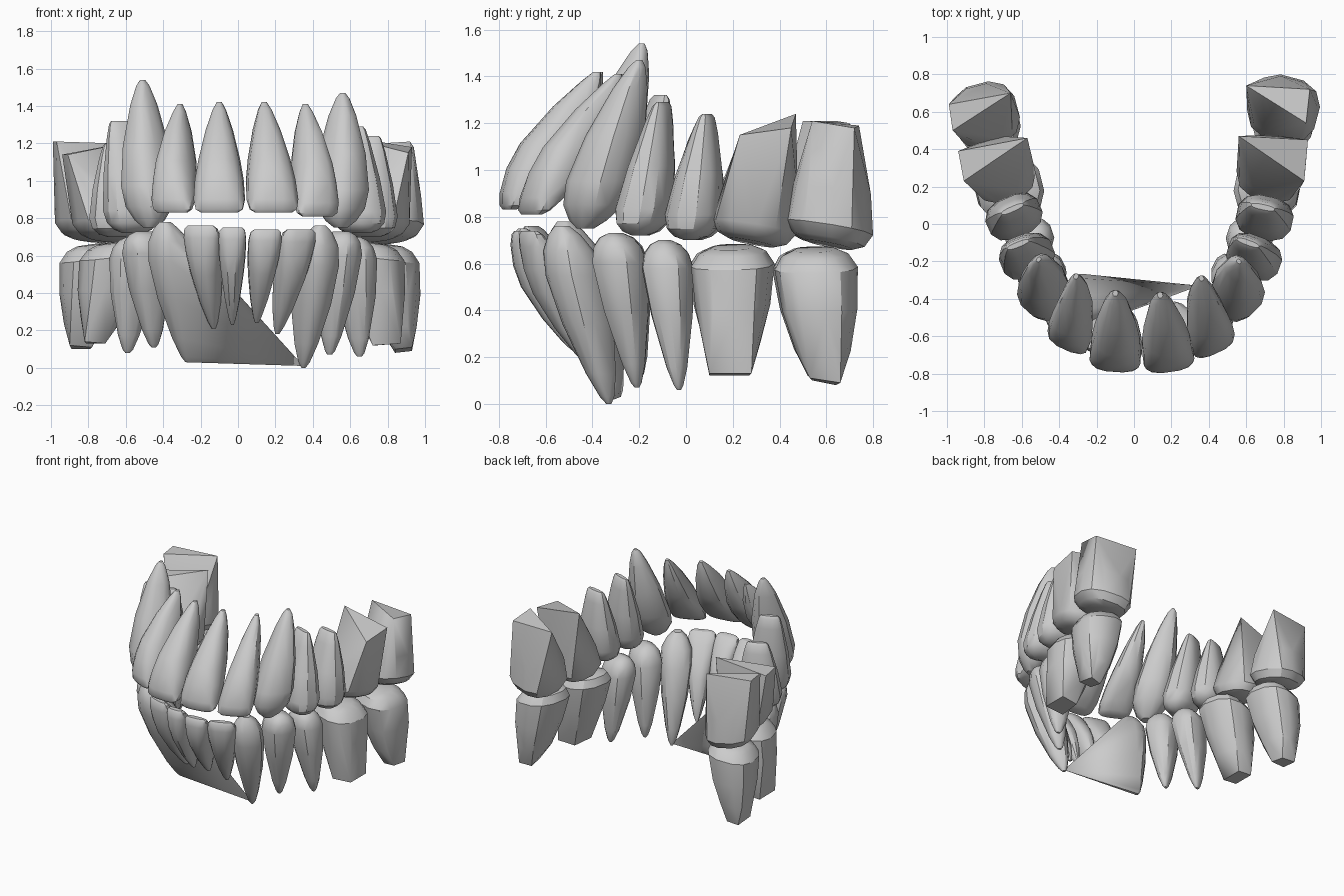
import bpy, bmesh, math
from mathutils import Vector

cube = bpy.data.objects.get("Cube")
if cube:
    bpy.data.objects.remove(cube)

enamel = bpy.data.materials.new("enamel_grey")
enamel.use_nodes = True
GREY = (0.6, 0.6, 0.6, 1)
enamel.diffuse_color = GREY
enamel.node_tree.nodes["Principled BSDF"].inputs["Base Color"].default_value = GREY

# Tooth profiles from biting edge to root: position, width factor, depth factor
PROFILES = {
    "incisor": [(0, .72, .18), (.03, .92, .36), (.12, 1, .62), (.3, .94, .92),
                (.48, .8, 1), (.75, .52, .7), (.93, .26, .32), (1, .1, .12)],
    "canine": [(0, .25, .25), (.05, .62, .5), (.14, .93, .8), (.28, 1, 1),
               (.55, .82, .9), (.83, .47, .54), (.96, .24, .25), (1, .08, .1)],
    "upper premolar": [(0, .2, .4), (.03, .58, .68), (.09, .86, .9), (.2, 1, 1), (.52, .8, .86),
                       (.85, .44, .62), (.97, .26, .5), (1, .12, .42)],
    "lower premolar": [(0, .2, .35), (.03, .58, .65), (.09, .86, .88), (.19, 1, 1), (.5, .8, .84),
                       (.85, .4, .44), (.97, .18, .22), (1, .08, .1)],
    "upper molar": [(0, .55, .55), (.04, .82, .82), (.14, 1, 1), (.45, .9, .92)],
    "lower molar": [(0, .5, .55), (.04, .8, .82), (.14, 1, 1), (.45, .9, .88), (.75, .66, .62)],
}


def tooth(name, kind, angle, tip, apex, width, depth, extra=(), tilt=(0, 0)):
    """Convex tooth; angle is the outward direction in degrees from the front,
    tilt is the slope of the biting face towards the back and the outside."""
    a = math.radians(angle)
    out = Vector((math.sin(a), -math.cos(a), 0))
    back = Vector((math.cos(a), math.sin(a), 0)) * math.copysign(1, angle)
    tip, apex = Vector(tip), Vector(apex)
    bm = bmesh.new()
    for t, w, d in PROFILES[kind]:
        centre = tip.lerp(apex, t)
        for i in range(12):
            u = math.tau * (i + .5) / 12
            c, s = math.cos(u), math.sin(u)
            p = math.copysign(abs(c) ** .8, c) * w * width / 2
            q = math.copysign(abs(s) ** .8, s) * d * depth / 2
            rise = Vector((0, 0, (p * tilt[0] + q * tilt[1]) * (1 - t)))
            bm.verts.new(centre + back * p + out * q + rise)
    for p in extra:
        bm.verts.new(p)
    hull = bmesh.ops.convex_hull(bm, input=bm.verts)
    inner = {v for v in hull["geom_interior"] + hull["geom_unused"]
             if isinstance(v, bmesh.types.BMVert)}
    bmesh.ops.delete(bm, geom=list(inner), context="VERTS")
    bmesh.ops.recalc_face_normals(bm, faces=bm.faces)
    mesh = bpy.data.meshes.new(name)
    bm.to_mesh(mesh)
    bm.free()
    mesh.materials.append(enamel)
    ob = bpy.data.objects.new(name, mesh)
    bpy.context.collection.objects.link(ob)
    bpy.ops.object.select_all(action="DESELECT")
    ob.select_set(True)
    bpy.context.view_layer.objects.active = ob
    bpy.ops.object.shade_smooth_by_angle(angle=math.radians(32))


# Upper front teeth
tooth("upper_central_incisor_right", "incisor", -4, (-.1, -.755, .83), (-.1, -.37, 1.42), .28, .27)
tooth("upper_central_incisor_left", "incisor", 8, (.19, -.755, .83), (.14, -.38, 1.42), .28, .27)
tooth("upper_lateral_incisor_right", "incisor", -25, (-.35, -.64, .83), (-.31, -.28, 1.41), .24, .26)
tooth("upper_lateral_incisor_left", "incisor", 25, (.425, -.66, .81), (.36, -.29, 1.41), .25, .26)
tooth("upper_canine_right", "canine", -42, (-.47, -.43, .75), (-.51, -.19, 1.54), .26, .28)
tooth("upper_canine_left", "canine", 46, (.55, -.43, .75), (.56, -.2, 1.47), .27, .28)

# Upper premolars
tooth("upper_first_premolar_right", "upper premolar", -68, (-.56, -.19, .72), (-.62, -.11, 1.32), .23, .3)
tooth("upper_first_premolar_left", "upper premolar", 70, (.65, -.2, .72), (.61, -.1, 1.29), .23, .3)
tooth("upper_second_premolar_right", "upper premolar", -66, (-.64, .03, .7), (-.65, .08, 1.2), .23, .31)
tooth("upper_second_premolar_left", "upper premolar", 78, (.7, .02, .7), (.69, .09, 1.24), .24, .31)

# Upper molars, broad three-cornered roots
UPPER_TILT = (-.16, .14)
tooth("upper_first_molar_right", "upper molar", -75, (-.7, .28, .69), (-.74, .34, 1.16), .35, .35,
      [(-.57, .46, 1.21), (-.94, .39, 1.14), (-.91, .23, 1.14)], UPPER_TILT)
tooth("upper_first_molar_left", "upper molar", 75, (.73, .28, .69), (.75, .36, 1.16), .35, .36,
      [(.56, .47, 1.24), (.93, .45, 1.18), (.91, .23, 1.15)], UPPER_TILT)
tooth("upper_second_molar_right", "upper molar", -75, (-.79, .58, .69), (-.82, .6, 1.2), .35, .36,
      [(-.99, .64, 1.21), (-.97, .5, 1.21), (-.66, .7, 1.2)], UPPER_TILT)
tooth("upper_second_molar_left", "upper molar", 75, (.8, .61, .68), (.8, .64, 1.2), .36, .38,
      [(.6, .74, 1.19), (.92, .54, 1.21), (.94, .72, 1.18)], UPPER_TILT)

# Lower front teeth; the right canine is webbed across to the opposite root
tooth("lower_central_incisor_right", "incisor", -3, (-.03, -.7, .75), (-.03, -.48, .23), .15, .2)
tooth("lower_central_incisor_left", "incisor", 5, (.15, -.715, .74), (.1, -.49, .24), .18, .2)
tooth("lower_lateral_incisor_right", "incisor", -18, (-.2, -.66, .76), (-.13, -.43, .21), .2, .2)
tooth("lower_lateral_incisor_left", "incisor", 22, (.33, -.67, .74), (.21, -.43, .18), .2, .2)
tooth("lower_canine_right", "canine", -40, (-.39, -.52, .78), (-.27, -.29, .03), .21, .25,
      [(.35, -.33, .01)])
tooth("lower_canine_left", "canine", 42, (.44, -.53, .76), (.35, -.33, 0), .22, .25)

# Lower premolars
tooth("lower_first_premolar_right", "lower premolar", -62, (-.5, -.3, .73), (-.45, -.2, .11), .22, .26)
tooth("lower_first_premolar_left", "lower premolar", 62, (.55, -.3, .73), (.49, -.21, .07), .22, .25)
tooth("lower_second_premolar_right", "lower premolar", -72, (-.55, -.09, .7), (-.59, -.03, .08), .21, .26)
tooth("lower_second_premolar_left", "lower premolar", 72, (.61, -.09, .7), (.65, -.03, .06), .21, .25)

# Lower molars, narrow flat roots
LOWER_TILT = (0, -.14)
tooth("lower_first_molar_right", "lower molar", -76, (-.65, .19, .67), (-.75, .2, .13), .35, .36,
      [(-.82, .11, .14), (-.81, .28, .13), (-.71, .11, .13), (-.71, .27, .13)], LOWER_TILT)
tooth("lower_first_molar_left", "lower molar", 78, (.7, .2, .67), (.78, .2, .12), .35, .35,
      [(.87, .1, .13), (.87, .28, .13), (.72, .1, .12), (.74, .27, .12)], LOWER_TILT)
tooth("lower_second_molar_right", "lower molar", -78, (-.77, .54, .66), (-.84, .59, .1), .35, .34,
      [(-.9, .52, .12), (-.89, .65, .1), (-.78, .54, .11), (-.79, .64, .1)], LOWER_TILT)
tooth("lower_second_molar_left", "lower molar", 78, (.79, .55, .66), (.87, .6, .08), .35, .33,
      [(.93, .53, .11), (.93, .66, .09), (.84, .54, .1), (.84, .64, .08)], LOWER_TILT)
